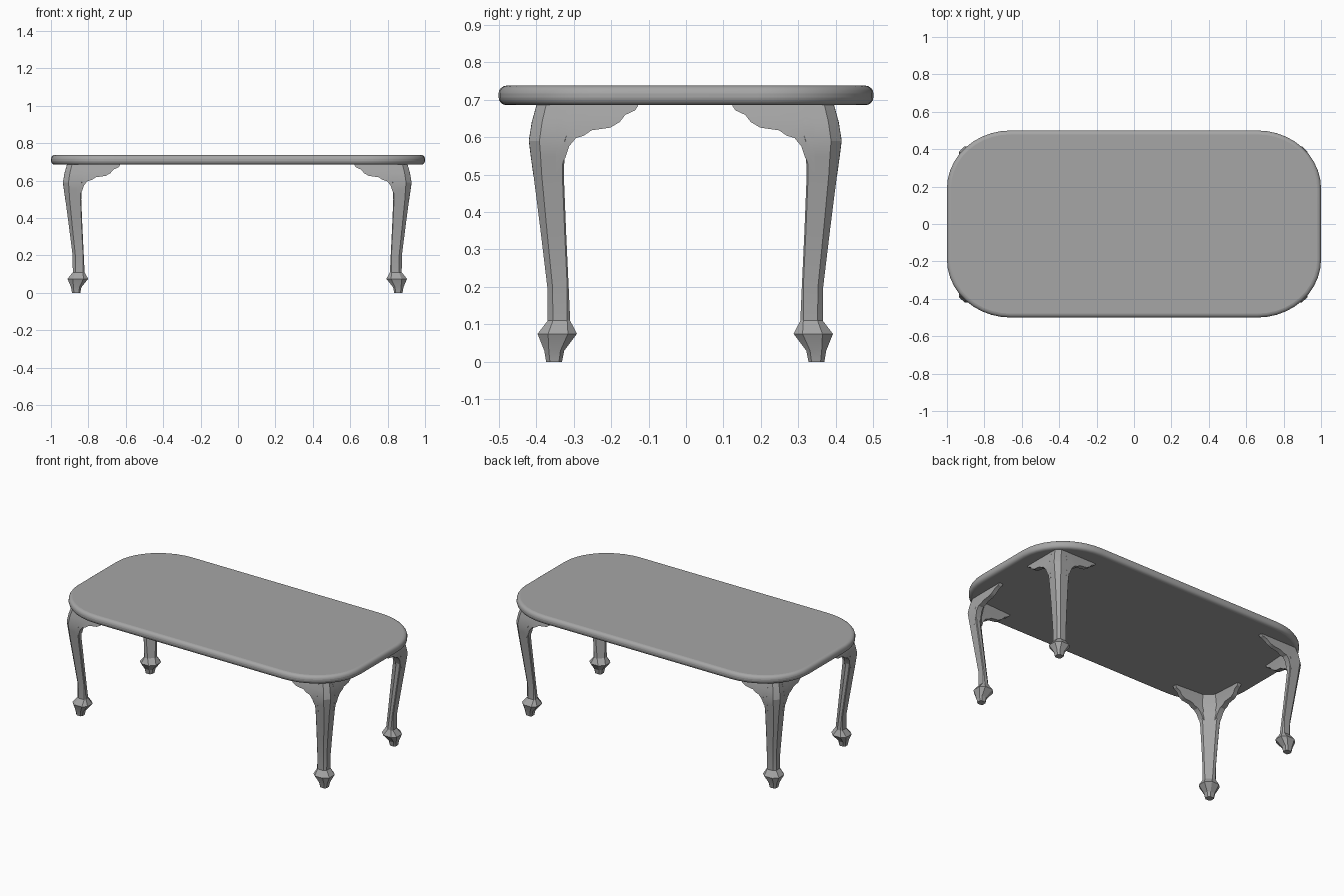
import bpy, bmesh, math

cube = bpy.data.objects.get("Cube")
if cube:
    bpy.data.objects.remove(cube)

mat = bpy.data.materials.new("plain grey")
mat.use_nodes = True
GREY = (0.38, 0.38, 0.38, 1)
mat.diffuse_color = GREY
mat.node_tree.nodes["Principled BSDF"].inputs["Base Color"].default_value = GREY

LEG_X, LEG_Y = 0.853, 0.342   # middle of each foot
LEG_TOP = 0.695


def finish(bm, name):
    bmesh.ops.recalc_face_normals(bm, faces=bm.faces)
    mesh = bpy.data.meshes.new(name)
    bm.to_mesh(mesh)
    bm.free()
    mesh.materials.append(mat)
    obj = bpy.data.objects.new(name, mesh)
    bpy.context.collection.objects.link(obj)
    return obj


def smooth(obj, degrees):
    bpy.ops.object.select_all(action="DESELECT")
    obj.select_set(True)
    bpy.context.view_layer.objects.active = obj
    bpy.ops.object.shade_smooth_by_angle(angle=math.radians(degrees))


def loft(rings, name):
    """Skin a stack of closed rings and cap both ends."""
    bm = bmesh.new()
    loops = [[bm.verts.new(p) for p in ring] for ring in rings]
    n = len(loops[0])
    for a, b in zip(loops, loops[1:]):
        for i in range(n):
            j = (i + 1) % n
            bm.faces.new((a[i], a[j], b[j], b[i]))
    bm.faces.new(loops[0])
    bm.faces.new(loops[-1])
    return finish(bm, name)


# Tabletop: rounded outline, extruded, with a rounded rim
def tabletop():
    bm = bmesh.new()
    verts = []
    steps = 10
    for q, (sx, sy) in enumerate([(1, 1), (-1, 1), (-1, -1), (1, -1)]):
        for k in range(steps + 1):
            a = math.pi / 2 * (q + k / steps)
            verts.append(bm.verts.new((sx * 0.66 + 0.34 * math.cos(a),
                                       sy * 0.19 + 0.31 * math.sin(a), 0.685)))
    base = bm.faces.new(verts)
    ext = bmesh.ops.extrude_face_region(bm, geom=[base], use_keep_orig=True)
    top = [v for v in ext["geom"] if isinstance(v, bmesh.types.BMVert)]
    bmesh.ops.translate(bm, verts=top, vec=(0, 0, 0.052))
    obj = finish(bm, "tabletop")
    bevel = obj.modifiers.new("rounded rim", "BEVEL")
    bevel.width = 0.021
    bevel.segments = 4
    bevel.limit_method = "ANGLE"
    bevel.angle_limit = math.radians(50)
    smooth(obj, 35)


# Leg sections: height, outer side, inner side, then outer, side and inner chamfers
LEG = [
    (0.0, 0.371, 0.329, 0.010, 0.008, 0.010),
    (0.03, 0.376, 0.323, 0.012, 0.010, 0.014),
    (0.075, 0.394, 0.289, 0.028, 0.024, 0.030),
    (0.11, 0.367, 0.307, 0.014, 0.008, 0.030),
    (0.2, 0.368, 0.311, 0.014, 0.004, 0.036),
    (0.35, 0.386, 0.318, 0.017, 0.004, 0.044),
    (0.5, 0.405, 0.324, 0.022, 0.004, 0.054),
    (0.55, 0.412, 0.322, 0.026, 0.004, 0.062),
    (0.59, 0.417, 0.318, 0.028, 0.004, 0.070),
    (0.64, 0.409, 0.300, 0.027, 0.004, 0.092),
    (LEG_TOP, 0.394, 0.286, 0.025, 0.004, 0.100),
]

# Lower scalloped edge of a bracket: distance along the side, height
SCALLOP = [(0.126, 0.683), (0.134, 0.671), (0.160, 0.659), (0.175, 0.640),
           (0.200, 0.625), (0.250, 0.618), (0.270, 0.604), (0.292, 0.597),
           (0.310, 0.575), (0.320, 0.545), (0.345, 0.500)]


def outer_at(z):
    for a, b in zip(LEG, LEG[1:]):
        if z <= b[0]:
            return a[1] + (b[1] - a[1]) * (z - a[0]) / (b[0] - a[0])
    return LEG[-1][1]


def leg_ring(z, o, i, c, s, d, place):
    points = [(o, o - c), (o - c, o), (i + s, o), (i, o - s),
              (i, i + d), (i + d, i), (o - s, i), (o, i + s)]
    return [place(u, v, z) for u, v in points]


def bracket_ring(v, low, place):
    """Cross-section that follows the knee's bulge, flush with the leg."""
    heights = [low + (LEG_TOP - low) * k / 4 for k in range(5)]
    front = [(outer_at(z) + 0.0005, z) for z in heights]
    thick = 0.024 + 0.06 * (v - 0.126)
    back = [(u - thick, z) for u, z in reversed(front)]
    return [place(u, v, z) for u, z in front + back]


tabletop()

# Four legs, each with two brackets
for end, sy in (("front", -1), ("back", 1)):
    for side, sx in (("left", 1), ("right", -1)):
        def along_y(u, v, z):
            # The legs are slightly wider in x and sit a touch off centre
            return (sx * (LEG_X + 1.05 * (u - LEG_Y)) - 0.004, sy * v - 0.002, z)

        def along_x(u, v, z):
            return along_y(v, u, z)

        label = f"{end}_{side}"
        smooth(loft([leg_ring(*row, along_y) for row in LEG], label + "_leg"), 20)
        for kind, place in (("side", along_y), ("long", along_x)):
            rings = [bracket_ring(v, z, place) for v, z in SCALLOP]
            smooth(loft(rings, f"{label}_{kind}_bracket"), 30)
